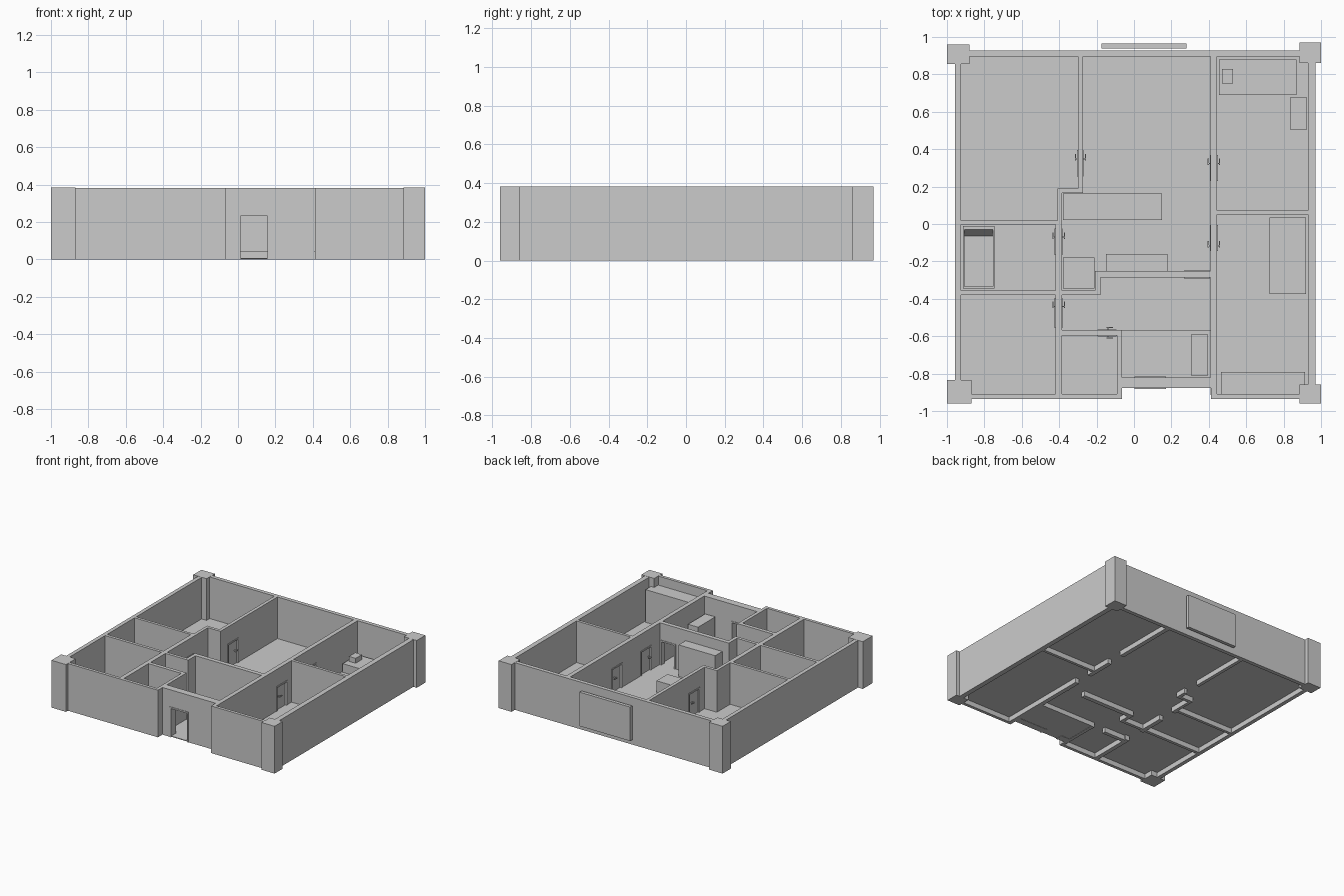
import bpy, bmesh
from mathutils import Vector

if "Cube" in bpy.data.objects:
    bpy.data.objects.remove(bpy.data.objects["Cube"])

H = 0.382          # wall height
FLOOR = 0.045      # floor level
DOOR_TOP = 0.245


def link(name, bm):
    bmesh.ops.recalc_face_normals(bm, faces=bm.faces)
    me = bpy.data.meshes.new(name)
    bm.to_mesh(me)
    bm.free()
    ob = bpy.data.objects.new(name, me)
    bpy.context.collection.objects.link(ob)
    return ob


def prism(name, pts, z0, z1):
    bm = bmesh.new()
    f = bm.faces.new([bm.verts.new((x, y, z0)) for x, y in pts])
    ext = bmesh.ops.extrude_face_region(bm, geom=[f])
    top = [g for g in ext["geom"] if isinstance(g, bmesh.types.BMVert)]
    bmesh.ops.translate(bm, verts=top, vec=(0, 0, z1 - z0))
    return link(name, bm)


def rect(x0, x1, y0, y1):
    return [(x0, y0), (x1, y0), (x1, y1), (x0, y1)]


def box(name, x0, x1, y0, y1, z0, z1):
    return prism(name, rect(x0, x1, y0, y1), z0, z1)


def cut(target, cutter):
    cutter.hide_render = True
    m = target.modifiers.new("cut", 'BOOLEAN')
    m.operation = 'DIFFERENCE'
    m.solver = 'EXACT'
    m.object = cutter
    bpy.context.view_layer.objects.active = target
    bpy.ops.object.modifier_apply(modifier=m.name)
    bpy.data.objects.remove(cutter, do_unlink=True)


# Walls: solid plan outline with the rooms cut out
walls = prism("walls", [(-.957, -.935), (-.063, -.935), (-.063, -.877), (.413, -.877),
                        (.413, -.935), (.97, -.935), (.97, .927), (-.957, .927)], 0, H)
rooms = [
    [(-.925, .02), (-.41, .02), (-.41, .19), (-.30, .19), (-.30, .895), (-.925, .895)],
    [(-.385, -.355), (-.208, -.355), (-.208, -.252), (.41, -.252), (.41, .895),
     (-.273, .895), (-.273, .165), (-.385, .165)],
    [(-.385, -.567), (-.063, -.567), (-.063, -.82), (.41, -.82), (.41, -.287),
     (-.18, -.287), (-.18, -.38), (-.385, -.38)],
    rect(.445, .93, .073, .895),
    rect(.445, .93, -.91, .05),
    rect(-.925, -.42, -.355, -.003),
    rect(-.925, -.42, -.91, -.38),
    rect(-.385, -.09, -.91, -.597),
]
for pts in rooms:
    cut(walls, prism("room_cutter", pts, -.1, .6))

# Doors: along axis, wall faces w0..w1, span s0..s1, panel flag
doors = [
    ("left_bedroom", 'y', -.30, -.273, .255, .395, True),
    ("right_bedroom", 'y', .41, .445, .23, .37, True),
    ("main_bedroom", 'y', .41, .445, -.145, -.005, True),
    ("bathroom", 'y', -.42, -.385, -.165, -.025, True),
    ("study", 'y', -.42, -.385, -.555, -.395, True),
    ("hall", 'x', -.287, -.252, .267, .407, False),
    ("store", 'x', -.597, -.567, -.195, -.093, True),
    ("entrance", 'x', -.877, -.82, .002, .17, False),
]


def along(axis, name, w0, w1, s0, s1, z0, z1):
    if axis == 'y':
        return box(name, w0, w1, s0, s1, z0, z1)
    return box(name, s0, s1, w0, w1, z0, z1)


for name, ax, w0, w1, s0, s1, panel in doors:
    cut(walls, along(ax, "door_cutter", w0 - .005, w1 + .005, s0, s1, -.1, DOOR_TOP))
    e, t = .004, .012
    base = 0 if name == "entrance" else FLOOR
    for i, (a, b) in enumerate(((s0, s0 + t), (s1 - t, s1))):
        along(ax, f"{name}_door_jamb_{i}", w0 - e, w1 + e, a, b, base, DOOR_TOP)
    along(ax, f"{name}_door_head", w0 - e, w1 + e, s0 + t, s1 - t, DOOR_TOP - t, DOOR_TOP)
    if panel:
        m = (w0 + w1) / 2
        along(ax, f"{name}_door_panel", m - .007, m + .007, s0 + t, s1 - t, FLOOR, DOOR_TOP - t)
        # lever handle on both faces
        h = s0 + .02 if name == "main_bedroom" else s1 - .055
        along(ax, f"{name}_door_spindle", w0 - .012, w1 + .012, h + .005, h + .012, .152, .16)
        for i, p in enumerate((w0 - .016, w1 + .01)):
            along(ax, f"{name}_door_handle_{i}", p, p + .006, h, h + .035, .152, .16)

# Floors, with a sunken entrance
prism("floor", [(-.93, -.915), (-.063, -.915), (-.063, -.567), (.41, -.567), (.41, -.915),
                (.935, -.915), (.935, .9), (-.93, .9)], FLOOR - .005, FLOOR)
box("entrance_floor", -.063, .41, -.875, -.567, .002, .008)
box("entrance_step", -.063, .41, -.572, -.567, .008, FLOOR)

# Corner columns
for name, b in {
    "back_left_column": (-1, -.88, .855, .96),
    "back_right_column": (.885, 1, .86, .97),
    "front_left_column": (-1, -.87, -.96, -.835),
    "front_right_column": (.885, 1, -.96, -.857),
}.items():
    box(name, *b, 0, H + .001)

# Rear window panel and furniture
for name, b in {
    "rear_window": (-.175, .28, .938, .965, .045, .32),
    "kitchen_counter": (-.38, .15, .022, .163, FLOOR, .14),
    "tall_cabinet": (-.15, .178, -.25, -.16, FLOOR, .30),
    "fridge": (-.38, -.21, -.345, -.18, FLOOR, .20),
    "shoe_cabinet": (.305, .395, -.81, -.59, .008, .245),
    "single_bed": (.455, .87, .69, .88, FLOOR, .115),
    "pillow": (.47, .53, .75, .83, .115, .155),
    "small_desk": (.835, .925, .505, .675, FLOOR, .12),
    "large_bed": (.725, .92, -.375, .035, FLOOR, .115),
    "wardrobe": (.465, .915, -.908, -.79, FLOOR, .31),
}.items():
    box(name, *b)

# Bathtub with one sloped end
tub = box("bathtub", -.915, -.745, -.345, -.012, FLOOR, .12)
cut(tub, box("tub_cutter", -.907, -.753, -.335, -.065, .065, .3))
bm = bmesh.new()
bm.from_mesh(tub.data)
for v in bm.verts:
    if abs(v.co.y + .065) < 1e-4 and v.co.z > .1:
        v.co.y = -.03
bm.to_mesh(tub.data)
bm.free()
